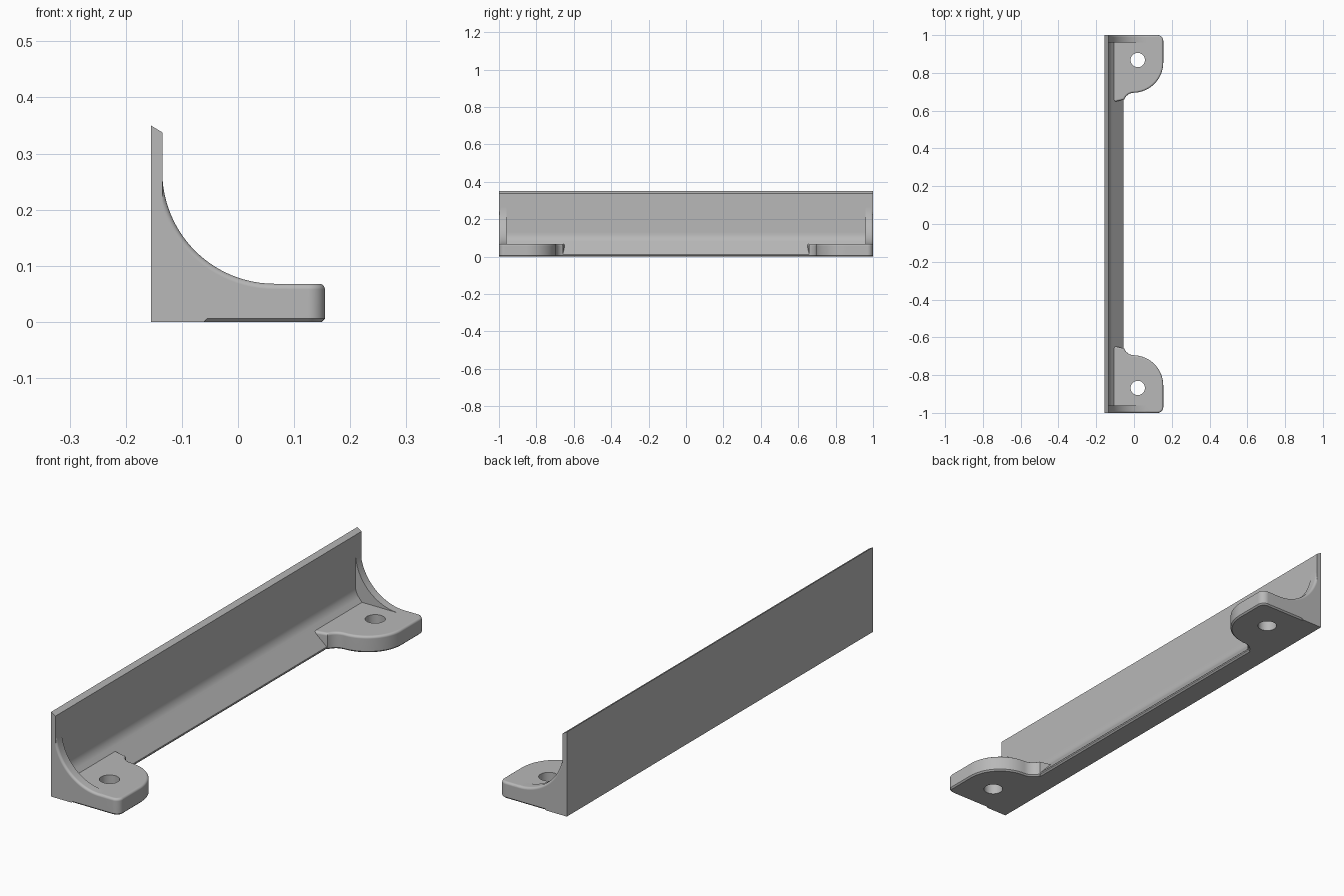
import bpy
import bmesh
from math import sin, cos, radians
from mathutils import Vector

cube = bpy.data.objects.get("Cube")
if cube:
    bpy.data.objects.remove(cube)

GREY = (0.48, 0.48, 0.48, 1)
metal = bpy.data.materials.new("satin_grey")
metal.use_nodes = True
metal.diffuse_color = GREY
metal.node_tree.nodes["Principled BSDF"].inputs["Base Color"].default_value = GREY

BACK, WALL, STRIP, FRONT = -0.155, -0.135, -0.055, 0.155
TAB_TOP, ROUND, CHAMFER = 0.068, 0.01, 0.006


def arc(cx, cy, r, start, end, n):
    """Points on a circular arc, angles in degrees."""
    angles = [radians(start + (end - start) * i / n) for i in range(n + 1)]
    return [(cx + r * cos(a), cy + r * sin(a)) for a in angles]


def prism(name, outline, place, lo, hi, bevels=()):
    """Extrude a 2D outline between lo and hi; bevels hold (rule, size, segments)."""
    bm = bmesh.new()
    base = bm.faces.new([bm.verts.new(place(u, v, lo)) for u, v in outline])
    ext = bmesh.ops.extrude_face_region(bm, geom=[base])
    shift = Vector(place(0, 0, hi)) - Vector(place(0, 0, lo))
    bmesh.ops.translate(bm, vec=shift, verts=[
        g for g in ext["geom"] if isinstance(g, bmesh.types.BMVert)])
    bmesh.ops.recalc_face_normals(bm, faces=bm.faces)
    for rule, size, segments in bevels:
        edges = [e for e in bm.edges if all(rule(v.co) for v in e.verts)]
        bmesh.ops.bevel(bm, geom=edges, offset=size, segments=segments,
                        profile=0.5, affect='EDGES', clamp_overlap=False)
    mesh = bpy.data.meshes.new(name)
    bm.to_mesh(mesh)
    bm.free()
    mesh.materials.append(metal)
    ob = bpy.data.objects.new(name, mesh)
    bpy.context.collection.objects.link(ob)
    return ob


def along_y(u, v, w):
    return (u, w, v)


def along_z(u, v, w):
    return (u, v, w)


def apply(ob, kind, **settings):
    mod = ob.modifiers.new(kind, kind)
    for key, value in settings.items():
        setattr(mod, key, value)
    bpy.context.view_layer.objects.active = ob
    bpy.ops.object.modifier_apply(modifier=mod.name)


def combine(ob, other, operation):
    apply(ob, 'BOOLEAN', object=other, operation=operation, solver='EXACT')
    bpy.data.objects.remove(other)


# Upright wall with a sloping foot and a small fillet between them
rail = prism("corner_bracket", [
    (BACK, 0), (STRIP - CHAMFER, 0), (STRIP, CHAMFER), (STRIP, 0.012),
    (-0.058, 0.016), (-0.118, 0.083), (-0.125, 0.092), (-0.131, 0.104),
    (-0.134, 0.116), (WALL, 0.13), (WALL, 0.338), (BACK, 0.35)],
    along_y, -1, 1)

# Mounting tab with a broad rounded corner
tab_outline = ([(-0.145, 1)]
               + arc(FRONT - 0.03, 0.97, 0.03, 90, 0, 8)
               + arc(-0.005, 0.855, 0.16, 0, -88, 20)
               + arc(0, 0.64, 0.055, 90, 160, 8)
               + [(-0.11, 0.645), (-0.145, 0.645)])
tab = prism("mounting_tab", tab_outline, along_z, 0, TAB_TOP, [
    (lambda c: c.z > TAB_TOP - 1e-5, ROUND, 4),
    (lambda c: c.z < 1e-5, CHAMFER, 1)])

# Screw hole
hole = prism("screw_hole", arc(0.02, 0.868, 0.038, 0, 348.75, 31),
             along_z, -0.1, 0.2)
combine(tab, hole, 'DIFFERENCE')

# End rib with a concave sweep from the wall down to the tab
rib_outline = ([(BACK, 0), (BACK, 0.268)]
               + arc(0.065, 0.268, 0.2, 180, 270, 24)
               + [(0.09, TAB_TOP), (0.09, 0)])
rib = prism("end_rib", rib_outline, along_y, 0.96, 1, [
    (lambda c: c.y > 0.999 and c.z > 0.01 and c.x > BACK + 0.01, ROUND, 4),
    (lambda c: c.y > 0.999 and c.z < 1e-5, CHAMFER, 1)])

# Repeat tab and rib at the other end and join everything into one solid
for part in (tab, rib):
    apply(part, 'MIRROR', use_axis=(False, True, False))
    combine(rail, part, 'UNION')

# Smooth curves, crisp corners
bpy.ops.object.select_all(action='DESELECT')
rail.select_set(True)
bpy.context.view_layer.objects.active = rail
bpy.ops.object.shade_smooth_by_angle(angle=radians(32))
weighted = rail.modifiers.new("weighted_normals", 'WEIGHTED_NORMAL')
weighted.keep_sharp = True
